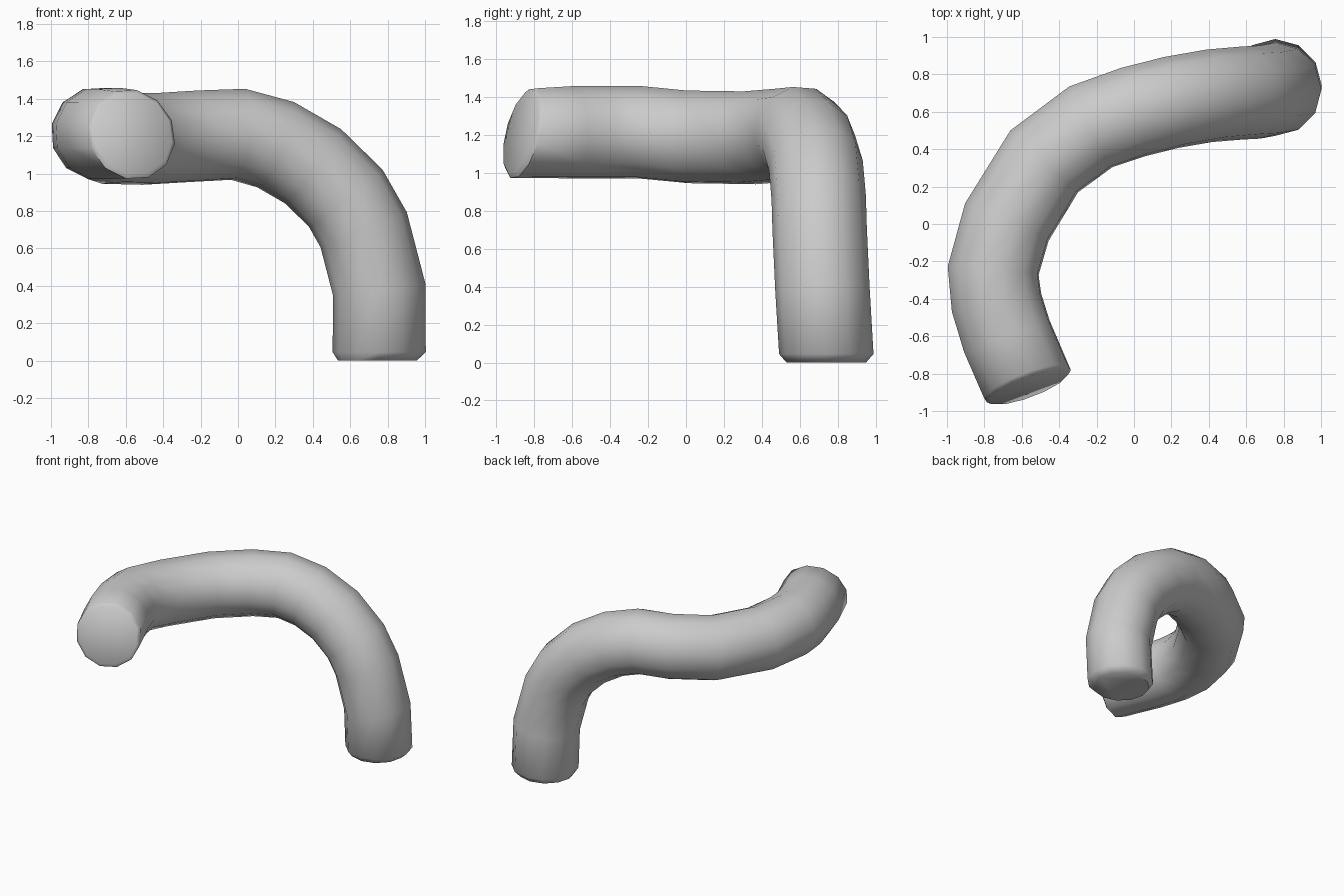
import bpy, bmesh
from math import sin, cos, tau
from mathutils import Vector

if "Cube" in bpy.data.objects:
    bpy.data.objects.remove(bpy.data.objects["Cube"])

SIDES = 12
R = 0.249

# Centre line: rises from the floor, arches over, then swings to the front
path = [Vector(p) for p in (
    (0.755, 0.74, 0.045), (0.755, 0.72, 0.38), (0.672, 0.705, 0.70),
    (0.575, 0.70, 0.87), (0.40, 0.685, 1.04), (0.20, 0.65, 1.155),
    (0.0, 0.60, 1.21), (-0.23, 0.52, 1.20), (-0.48, 0.335, 1.185),
    (-0.68, 0.01, 1.19), (-0.753, -0.25, 1.215), (-0.735, -0.42, 1.215),
    (-0.68, -0.60, 1.215), (-0.57, -0.855, 1.21))]

# Tangents, with a level foot and a slightly upturned free end
tangents = [Vector((0, 0, 1))]
for a, b, c in zip(path, path[1:], path[2:]):
    tangents.append(((b - a).normalized() + (c - b).normalized()).normalized())
tangents.append(Vector((0.34, -0.91, 0.24)).normalized())

bm = bmesh.new()
rings = []


def add_ring(centre, side, up, radius):
    rings.append([bm.verts.new(centre + radius * (cos(tau * i / SIDES) * side
                                                  + sin(tau * i / SIDES) * up))
                  for i in range(SIDES)])


# Sweep rings, carrying the frame along the path
side = Vector((1, 0, 0))
for k, (p, t) in enumerate(zip(path, tangents)):
    if k:
        side = tangents[k - 1].rotation_difference(t) @ side
    side = (side - t * side.dot(t)).normalized()
    up = t.cross(side)
    if k == 0:                       # small bevel at the foot
        add_ring(Vector((0.745, 0.74, 0)), side, up, 0.21)
    add_ring(p, side, up, R)
add_ring(path[-1] + tangents[-1] * 0.02, side, up, 0.225)

# Skin and end caps
for a, b in zip(rings, rings[1:]):
    for i in range(SIDES):
        j = (i + 1) % SIDES
        bm.faces.new((a[i], a[j], b[j], b[i]))
bm.faces.new(rings[0][::-1])
bm.faces.new(rings[-1])
bmesh.ops.recalc_face_normals(bm, faces=bm.faces[:])
for f in bm.faces:
    f.smooth = True

mesh = bpy.data.meshes.new("bent_tube")
bm.to_mesh(mesh)
bm.free()
tube = bpy.data.objects.new("bent_tube", mesh)
bpy.context.collection.objects.link(tube)
bpy.context.view_layer.objects.active = tube
tube.select_set(True)
bpy.ops.object.shade_smooth_by_angle(angle=0.9)
